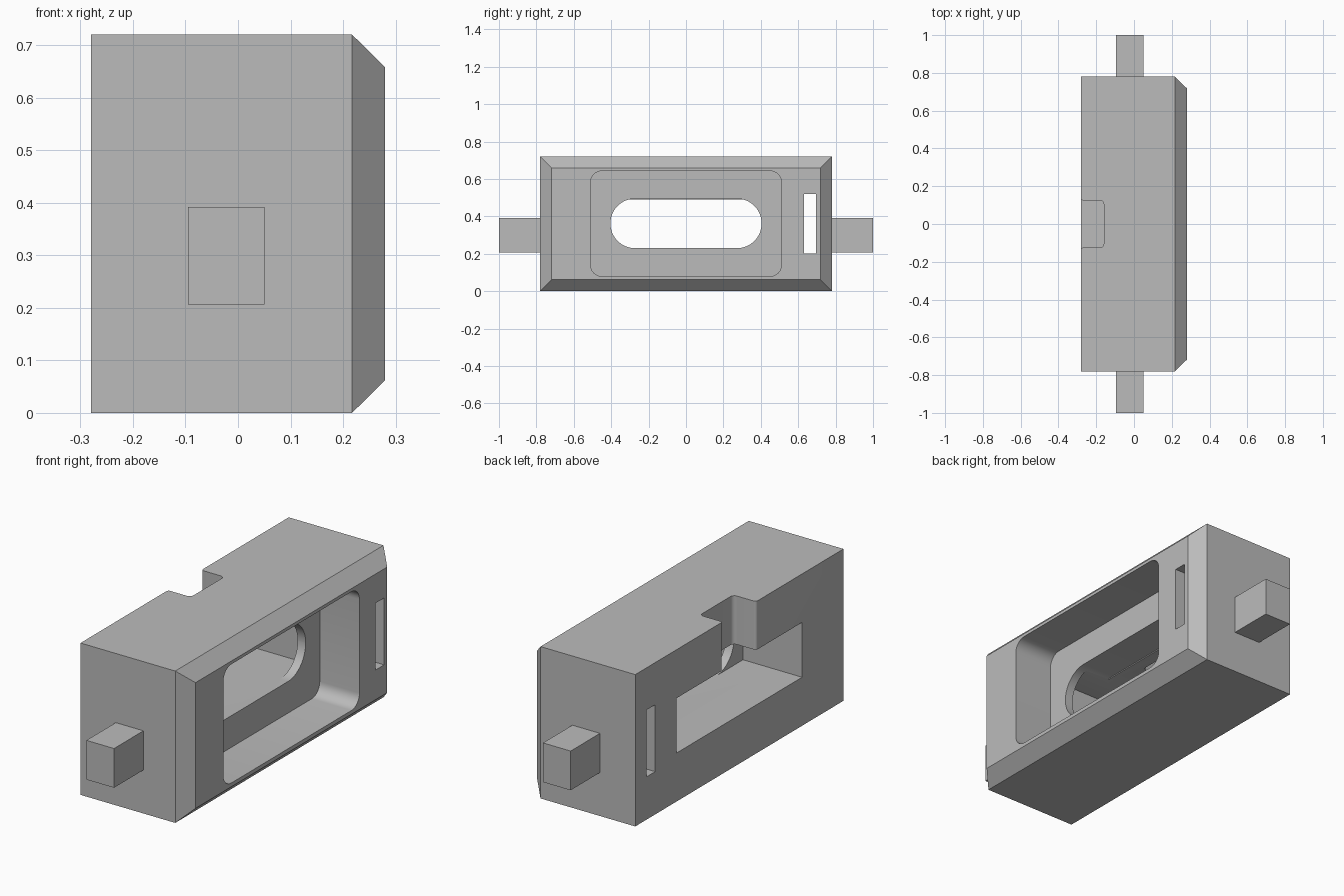
import bpy
import bmesh
from math import sin, cos, pi, radians
from mathutils import Vector

default = bpy.data.objects.get("Cube")
if default:
    bpy.data.objects.remove(default, do_unlink=True)

grey = bpy.data.materials.new("plain grey")
grey.use_nodes = True
colour = (0.5, 0.5, 0.5, 1)
grey.diffuse_color = colour
grey.node_tree.nodes["Principled BSDF"].inputs["Base Color"].default_value = colour


def loft(name, rings):
    """Closed solid through a list of matching rings of points."""
    bm = bmesh.new()
    loops = [[bm.verts.new(p) for p in ring] for ring in rings]
    n = len(loops[0])
    for a, b in zip(loops, loops[1:]):
        for i in range(n):
            j = (i + 1) % n
            bm.faces.new((a[i], a[j], b[j], b[i]))
    bm.faces.new(loops[0])
    bm.faces.new(loops[-1])
    bmesh.ops.recalc_face_normals(bm, faces=bm.faces)
    mesh = bpy.data.meshes.new(name)
    bm.to_mesh(mesh)
    bm.free()
    mesh.materials.append(grey)
    obj = bpy.data.objects.new(name, mesh)
    bpy.context.collection.objects.link(obj)
    return obj


def arc(centre, radius, start, end, steps=8):
    angles = [radians(start + (end - start) * i / steps) for i in range(steps + 1)]
    return [(centre[0] + radius * cos(a), centre[1] + radius * sin(a)) for a in angles]


def rectangle(u0, u1, v0, v1, r=0, steps=8):
    """Outline of a rectangle, with rounded corners if r is given."""
    if not r:
        return [(u0, v0), (u1, v0), (u1, v1), (u0, v1)]
    corners = [(u1 - r, v1 - r), (u0 + r, v1 - r), (u0 + r, v0 + r), (u1 - r, v0 + r)]
    return [p for k, c in enumerate(corners)
            for p in arc(c, r, 90 * k, 90 * k + 90, steps)]


def prism_x(name, outline, x0, x1):
    return loft(name, [[Vector((x, y, z)) for y, z in outline] for x in (x0, x1)])


# Housing block with chamfered edges round its +x face
housing = loft("housing", [
    [(x, y, z) for y, z in rectangle(-hy, hy, 0.36 - hz, 0.36 + hz)]
    for x, hy, hz in ((-0.28, 0.78, 0.36), (0.217, 0.78, 0.36), (0.28, 0.718, 0.298))])

# Notch outline: slightly flared mouth and rounded inner corners
half = ([(-0.35, 0.137), (-0.28, 0.137)] + arc((-0.268, 0.137), 0.012, 180, 270, 4)[1:]
        + arc((-0.18, 0.105), 0.02, 90, 0))
notch = half + [(x, -y) for x, y in reversed(half)]

cutters = [
    prism_x("front_pocket", rectangle(-0.51, 0.51, 0.08, 0.643, 0.06), 0.072, 0.4),
    prism_x("oval_opening", rectangle(-0.404, 0.404, 0.23, 0.495, 0.132, 16), -0.1, 0.2),
    prism_x("rear_cavity", rectangle(-0.47, 0.47, 0.23, 0.49), -0.4, 0.03),
    prism_x("narrow_slot", rectangle(0.631, 0.695, 0.203, 0.52), -0.4, 0.4),
    loft("top_notch", [[(x, y, z) for x, y in notch] for z in (0.4, 0.8)]),
]

for cutter in cutters:
    cutter.hide_render = True
    mod = housing.modifiers.new(cutter.name, 'BOOLEAN')
    mod.operation = 'DIFFERENCE'
    mod.solver = 'EXACT'
    mod.object = cutter

# Bake the cuts and remove the cutters
bpy.context.view_layer.update()
cut = bpy.data.meshes.new_from_object(
    housing.evaluated_get(bpy.context.evaluated_depsgraph_get()))
housing.modifiers.clear()
housing.data = cut
for cutter in cutters:
    bpy.data.objects.remove(cutter, do_unlink=True)

bpy.ops.object.select_all(action='DESELECT')
housing.select_set(True)
bpy.context.view_layer.objects.active = housing
bpy.ops.object.shade_smooth_by_angle(angle=radians(30))

# Square pegs on the two ends
for name, side in (("front_peg", -1), ("back_peg", 1)):
    loft(name, [[(x, side * y, z) for x, z in rectangle(-0.095, 0.05, 0.206, 0.392)]
                for y in (0.77, 1.0)])
